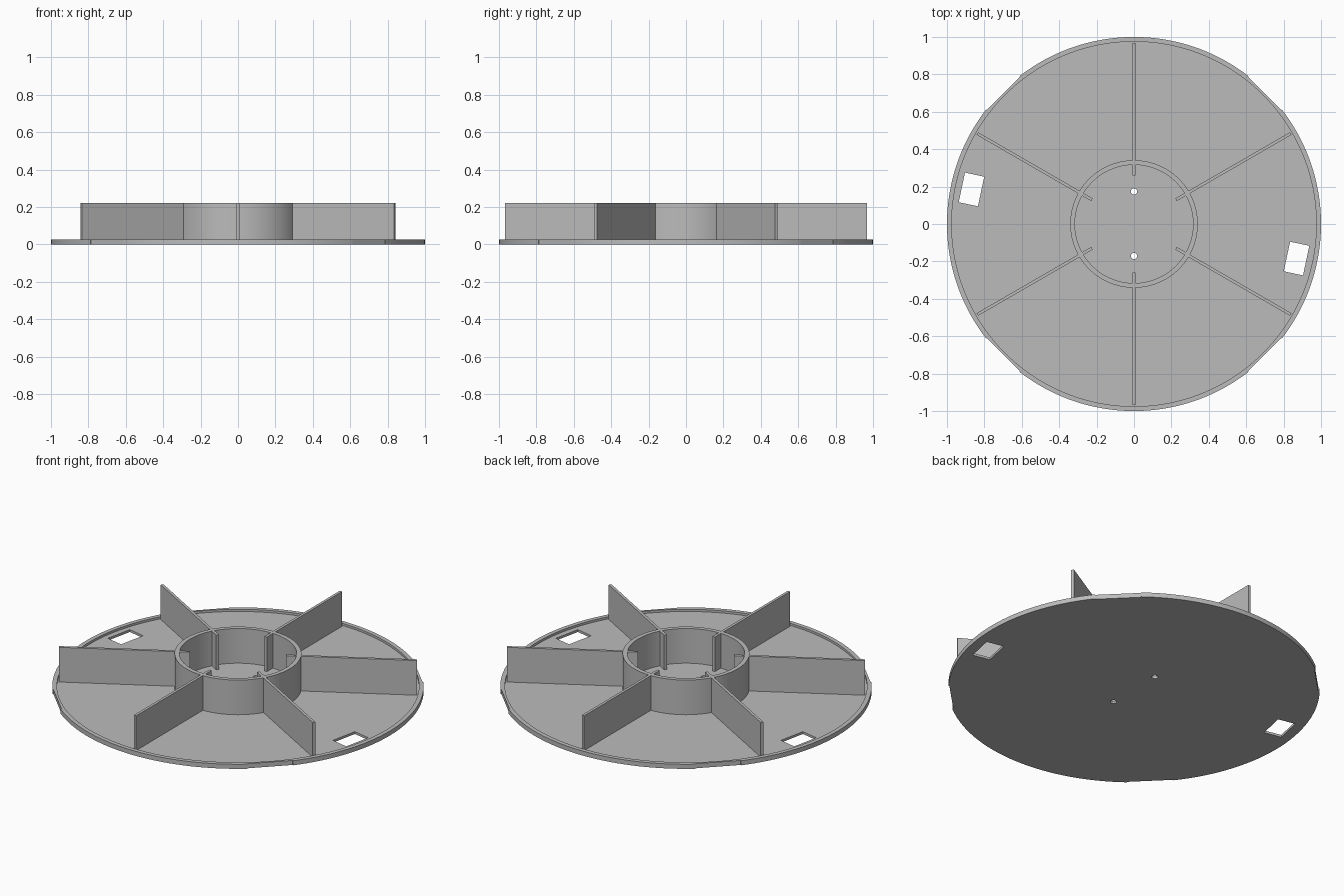
import bpy
import math
from mathutils import Matrix

cube = bpy.data.objects.get("Cube")
if cube:
    bpy.data.objects.remove(cube, do_unlink=True)

RIM_TOP, FLOOR, TOP = 0.027, 0.014, 0.22

grey = bpy.data.materials.new("plain_grey")
grey.use_nodes = True
grey.diffuse_color = (0.5, 0.5, 0.5, 1)
grey.node_tree.nodes["Principled BSDF"].inputs["Base Color"].default_value = (0.5, 0.5, 0.5, 1)


def finish(name):
    obj = bpy.context.object
    obj.name = name
    obj.data.materials.append(grey)
    return obj


def cylinder(name, radius, z0, z1, x=0, y=0, sides=144):
    bpy.ops.mesh.primitive_cylinder_add(vertices=sides, radius=radius, depth=z1 - z0,
                                        location=(x, y, (z0 + z1) / 2))
    return finish(name)


def radial_box(name, r0, r1, width, z0, z1, angle):
    """Box running outward from r0 to r1 along the given direction."""
    bpy.ops.mesh.primitive_cube_add(size=1)
    obj = finish(name)
    obj.data.transform(Matrix.Rotation(math.radians(angle), 4, "Z")
                       @ Matrix.Translation(((r0 + r1) / 2, 0, (z0 + z1) / 2))
                       @ Matrix.Diagonal((r1 - r0, width, z1 - z0, 1)))
    return obj


def cut(obj, cutter):
    cutter.hide_render = True
    mod = obj.modifiers.new("cut", "BOOLEAN")
    mod.operation = "DIFFERENCE"
    mod.solver = "EXACT"
    mod.object = cutter
    bpy.context.view_layer.objects.active = obj
    bpy.ops.object.modifier_apply(modifier=mod.name)
    bpy.data.objects.remove(cutter, do_unlink=True)


def smooth(obj):
    obj.data.shade_smooth()
    obj.data.set_sharp_from_angle(angle=math.radians(30))


# Round base plate with a raised rim
base = cylinder("base_disc", 1, 0, RIM_TOP)
cut(base, cylinder("pocket", 0.975, FLOOR, 0.1))

# Shallow flats on the four diagonals of the rim
for angle in (45, 135, 225, 315):
    cut(base, radial_box("flat_cutter", 0.987, 1.1, 0.25, -0.1, 0.1, angle))

# Two rectangular windows and two pin holes through the plate
for angle in (-12, 168):
    cut(base, radial_box("window_cutter", 0.836, 0.941, 0.162, -0.1, 0.1, angle))
for y in (-0.171, 0.174):
    cut(base, cylinder("hole_cutter", 0.017, -0.1, 0.1, y=y, sides=32))
smooth(base)

# Central hub ring
hub = cylinder("hub_ring", 0.341, FLOOR - 0.002, TOP)
cut(hub, cylinder("hub_bore", 0.316, -0.1, 0.4))
smooth(hub)

# Six fins outside the hub, each with a short stub inside it
for i in range(6):
    angle = 30 + 60 * i
    radial_box(f"fin_{i + 1}", 0.339, 0.967, 0.016, FLOOR - 0.002, TOP, angle)
    radial_box(f"inner_stub_{i + 1}", 0.26, 0.318, 0.016, FLOOR - 0.002, TOP, angle)
